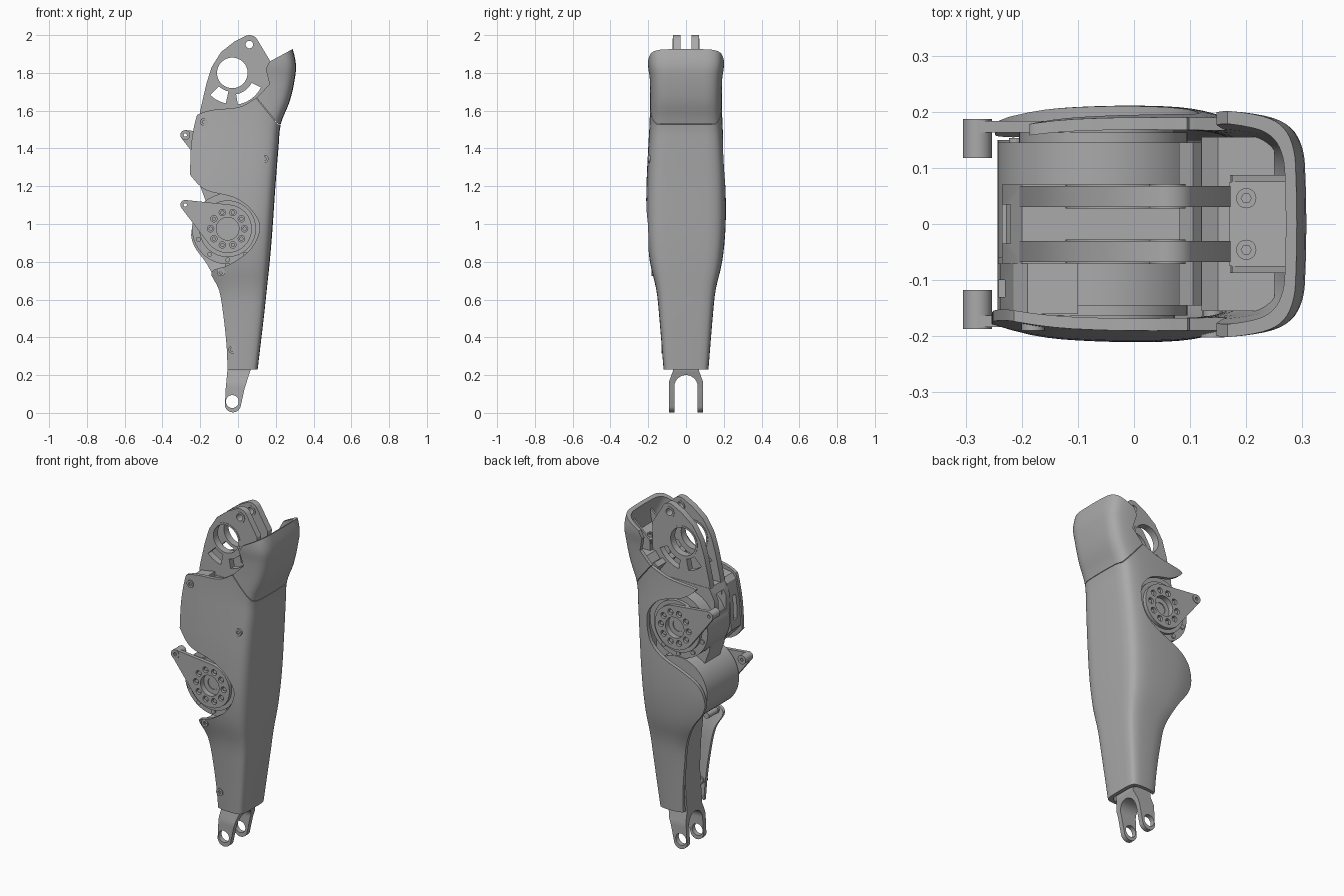
import bpy
import bmesh
from math import sin, cos, pi, radians, atan2, acos, hypot
from mathutils import Vector

default_cube = bpy.data.objects.get("Cube")
if default_cube:
    bpy.data.objects.remove(default_cube, do_unlink=True)

grey = bpy.data.materials.new("plain grey")
grey.use_nodes = True
grey.diffuse_color = (0.4, 0.4, 0.4, 1)
grey.node_tree.nodes["Principled BSDF"].inputs["Base Color"].default_value = (0.4, 0.4, 0.4, 1)


def finish(bm, name):
    bmesh.ops.recalc_face_normals(bm, faces=bm.faces)
    mesh = bpy.data.meshes.new(name)
    bm.to_mesh(mesh)
    bm.free()
    mesh.materials.append(grey)
    mesh.shade_smooth()
    mesh.set_sharp_from_angle(angle=radians(30))
    obj = bpy.data.objects.new(name, mesh)
    bpy.context.collection.objects.link(obj)
    return obj


def plate(name, outline, start, end, holes=(), axis="y"):
    """Extrude a flat outline with holes along y (drawn in x, z) or x (drawn in y, z)."""
    bm = bmesh.new()
    place = (lambda a, b: (a, start, b)) if axis == "y" else (lambda a, b: (start, a, b))
    edges = []
    for loop in [outline, *holes]:
        verts = [bm.verts.new(place(a, b)) for a, b in loop]
        edges += [bm.edges.new((v, verts[i - 1])) for i, v in enumerate(verts)]
    normal = Vector((0, 1, 0)) if axis == "y" else Vector((1, 0, 0))
    bmesh.ops.triangle_fill(bm, use_beauty=True, use_dissolve=False, edges=edges, normal=normal)
    grown = bmesh.ops.extrude_face_region(bm, geom=bm.faces[:])
    moved = [g for g in grown["geom"] if isinstance(g, bmesh.types.BMVert)]
    bmesh.ops.translate(bm, verts=moved, vec=normal * (end - start))
    return finish(bm, name)


def arc(c, r, a0=0, a1=2 * pi, n=40):
    return [(c[0] + r * cos(a0 + (a1 - a0) * i / n), c[1] + r * sin(a0 + (a1 - a0) * i / n))
            for i in range(n + 1)]


def circle(c, r, n=40):
    return arc(c, r, n=n)[:-1]


def rect(a0, a1, b0, b1):
    return [(a0, b0), (a1, b0), (a1, b1), (a0, b1)]


def teardrop(c1, r1, c2, r2):
    d = (c2[0] - c1[0], c2[1] - c1[1])
    a, p = atan2(d[1], d[0]), acos((r1 - r2) / hypot(*d))
    return arc(c1, r1, a + p, a + 2 * pi - p) + arc(c2, r2, a - p, a + p, 12)


def window(c, r0, r1, a0, a1):
    a0, a1 = radians(a0), radians(a1)
    return arc(c, r1, a0, a1, 10) + arc(c, r0, a1, a0, 10)


def curve(points, steps):
    """Smooth path through the points."""
    pts = [Vector(p) for p in points]
    pts = [2 * pts[0] - pts[1]] + pts + [2 * pts[-1] - pts[-2]]
    out = []
    for p, q, r, s in zip(pts, pts[1:], pts[2:], pts[3:]):
        for i in range(steps):
            t = i / steps
            out.append(q + (r - p) * t / 2 + (2 * p - 5 * q + 4 * r - s) * t * t / 2
                       + (3 * q - p - 3 * r + s) * t ** 3 / 2)
    return out + [pts[-2]]


def cut(obj, cutter):
    mod = obj.modifiers.new("cut", "BOOLEAN")
    mod.object, mod.operation, mod.solver = cutter, "DIFFERENCE", "EXACT"
    graph = bpy.context.evaluated_depsgraph_get()
    mesh = bpy.data.meshes.new_from_object(obj.evaluated_get(graph))
    obj.modifiers.clear()
    obj.data = mesh
    bpy.data.objects.remove(cutter, do_unlink=True)
    mesh.shade_smooth()
    mesh.set_sharp_from_angle(angle=radians(30))


# Outer shell: a hollow U section lofted up the shin (height, rear x, nose x, half width)
stations = curve([
    (.23, -.06, .104, .118), (.5, -.08, .136, .14), (.65, -.11, .152, .156),
    (.8, -.2, .168, .19), (.98, -.25, .183, .208), (1.2, -.25, .198, .208),
    (1.4, -.25, .214, .199), (1.53, -.25, .227, .192), (1.65, -.25, .274, .189),
    (1.77, -.25, .301, .193), (1.86, -.25, .305, .203), (2, -.25, .27, .197)], 4)
half = curve([(0, 0), (.003, .4), (.012, .66), (.05, .85), (.13, .95), (.3, 1),
              (.6, 1), (.85, .95), (1.15, .78)], 4)
section = [(f, -g) for f, g in reversed(half[1:])] + [tuple(p) for p in half]

bm = bmesh.new()
rings = []
for z, rear, nose, width in stations:
    ring = []
    for wall, path in ((0, section), (.022, section[::-1])):
        for f, g in path:
            x = nose - wall - (nose - wall - rear) * f
            ring.append(bm.verts.new((x, (width - wall) * g, z)))
    rings.append(ring)
count = len(rings[0])
for low, high in zip(rings, rings[1:]):
    for i in range(count):
        bm.faces.new((low[i - 1], low[i], high[i], high[i - 1]))
for ring in (rings[0], rings[-1]):
    for i in range(count // 2 - 1):
        bm.faces.new((ring[i], ring[i + 1], ring[count - 2 - i], ring[count - 1 - i]))
shell = finish(bm, "outer_shell")

# Edges of the shell sides, each with a notch for its actuator
cap_edge = [(.45, 2.01), (.288, 1.925), (.167, 1.86), (.147, 1.82), (.167, 1.74), (.1, 1.67)]
shin_edge = [(-.1, .65), (-.078, .52), (-.06, .35), (-.055, .2)]
front_edge = curve([(.1, 1.67), (.01, 1.62), (-.125, 1.605), (-.2, 1.585), (-.222, 1.56),
                    (-.247, 1.43), (-.253, 1.28), (-.245, 1.25), (-.17, 1.18), (-.02, 1.14),
                    (.07, 1.075), (.115, .98), (.065, .865), (-.045, .785),
                    (-.14, .745)] + shin_edge, 4)
back_edge = curve([(.1, 1.67), (0, 1.63), (-.1, 1.615), (-.175, 1.605), (-.178, 1.585),
                   (-.1, 1.53), (.03, 1.49),
                   (.1, 1.42), (.115, 1.34), (.085, 1.23), (0, 1.16), (-.12, 1.11),
                   (-.21, 1.05), (-.247, .96), (-.23, .88), (-.16, .78)] + shin_edge, 4)
for edge, y0, y1 in ((front_edge, -.4, .001), (back_edge, 0, .4)):
    outline = cap_edge + [tuple(p) for p in edge[1:]] + [(-.6, .2), (-.6, 2.3), (.45, 2.3)]
    cut(shell, plate("side_cutter", outline, y0, y1))

# Fine seam between the knee cap and the shin shell, backed from inside
seam = [(.08, 1.686), (.21, 1.527), (.4, 1.527), (.4, 1.53), (.212, 1.53), (.083, 1.688)]
cut(shell, plate("seam_cutter", seam, -.4, .4))
plate("seam_backing", [(.08, 1.65), (.185, 1.51), (.2, 1.56), (.105, 1.67)], -.145, .145)

# Screws set into the front face
bpy.context.view_layer.update()
for c in ((-.18, 1.54), (.14, 1.345), (-.09, .745), (-.03, .335)):
    hit, spot, _, _ = shell.ray_cast((c[0], -1, c[1]), (0, 1, 0))
    y = spot.y if hit else -.15
    plate("shell_screw", circle(c, .021, 24), y - .008, y + .03, [circle(c, .01, 6)])
    plate("screw_standoff", circle(c, .018, 16), y + .012, -.06)

# Actuators: one faces the front, the other the back
for side, z, label, far_end in ((-1, .975, "front", .15), (1, 1.345, "back", -.06)):
    hub = (-.055, z)
    tip = (-.279, z + .126)
    plate(label + "_actuator_body", circle(hub, .188, 64), far_end, side * .145)
    plate(label + "_actuator_flange", circle(hub, .15, 64), side * .14, side * .163,
          [circle(hub, .062)])
    plate(label + "_actuator_core", circle(hub, .062), side * .14, side * .15,
          [circle(hub, .035)])
    angles = [2 * pi * i / 10 for i in range(10)]
    spots = [(hub[0] + .09 * cos(a), hub[1] + .09 * sin(a)) for a in angles]
    plate(label + "_crank_arm", teardrop(hub, .128, tip, .026), side * .163, side * .184,
          [circle(hub, .06), circle(tip, .012, 16)] + [circle(c, .017, 16) for c in spots])
    for c in spots:
        plate(label + "_crank_bolt", circle(c, .011, 12), side * .16, side * .176)
    plate(label + "_crank_pin", circle(tip, .026, 24), side * .118, side * .187,
          [circle(tip, .01, 6)])
    for a in (200, 235, 270, 305):
        c = (hub[0] + .165 * cos(radians(a)), z + .165 * sin(radians(a)))
        plate(label + "_body_bolt", circle(c, .013, 12), side * .14, side * .153)

# Internal frame and the cover behind the front upper shell
frame = plate("main_frame", [(-.2, 1.2), (-.235, 1.4), (-.235, 1.5), (-.2, 1.57), (.16, 1.57),
                             (.13, .85), (-.05, .8)], -.07, .07)
cut(frame, plate("frame_slot_cutter", rect(-.035, .035, 1.42, 1.53), -.3, -.17, axis="x"))
cover = plate("upper_cover", [(-.243, 1.28), (-.238, 1.43), (-.215, 1.55), (-.19, 1.575),
                              (-.1, 1.59), (-.1, 1.19), (-.165, 1.19)], -.16, -.07)
cut(cover, plate("cover_slot_cutter", rect(-.13, -.1, 1.33, 1.47), -.3, -.18, axis="x"))

# Knee clevis: two plates with a bearing hole and curved windows
bearing, bolt = (-.03, 1.8), (.06, 1.95)
clevis = [(-.21, 1.5), (-.2, 1.6), (-.168, 1.74), (-.14, 1.83), (-.09, 1.91), (-.02, 1.965)]
clevis += arc(bolt, .05, radians(110), radians(35), 8)
clevis += [(.172, 1.86), (.168, 1.7), (.15, 1.5)]
for side in (-1, 1):
    plate("clevis_plate", clevis, side * .03, side * .068,
          [circle(bearing, .083, 48), circle(bolt, .026, 24),
           window(bearing, .1, .165, 225, 258), window(bearing, .115, .17, 280, 333)])
    plate("clevis_bush", circle(bolt, .032, 24), side * .028, side * .071, [circle(bolt, .02, 24)])
    plate("bearing_ring", circle(bearing, .092, 48), side * .028, side * .07,
          [circle(bearing, .081, 48)])

# Knee cap interior: floor, mounting block, ribs and bolts
plate("cap_floor", [(.12, 1.66), (.245, 1.66), (.25, 1.7), (.15, 1.7)], -.155, .155)
plate("cap_mount", [(.17, 1.66), (.265, 1.66), (.275, 1.78), (.17, 1.76)], -.075, .075)
for side in (-1, 1):
    plate("cap_rib", [(.17, 1.69), (.26, 1.69), (.287, 1.86), (.175, 1.76)],
          side * .075, side * .087)
    head = plate("cap_bolt", circle((0, 0), .018, 20), 0, .02, [circle((0, 0), .009, 6)])
    head.rotation_euler = (pi / 2, 0, 0)
    head.location = (.2, side * .046, 1.76)

# Ankle fork: a tapered block split by a round-topped slot
lug = arc((-.027, .046), .043, radians(165), radians(340), 16)
fork_side = lug + [(.035, .13), (.066, .225), (.07, .45), (-.04, .45), (-.056, .225), (-.065, .13)]
fork = plate("ankle_fork", fork_side, -.09, .09, [circle((-.03, .06), .034, 32)])
slot = arc((0, .138), .062, 0, pi, 20)
cut(fork, plate("fork_slot_cutter", slot + [(-.062, -.1), (.062, -.1)], -.3, .3, axis="x"))
for side in (-1, 1):
    shoulder = [(side * a, b) for a, b in ((.09, .165), (.15, .165), (.15, .5), (.07, .5), (.07, .22))]
    cut(fork, plate("fork_shoulder_cutter", shoulder, -.3, .3, axis="x"))
plate("shin_strut", [(-.035, .3), (.07, .3), (.12, .9), (-.08, .9), (-.05, .6)], -.07, .07)
